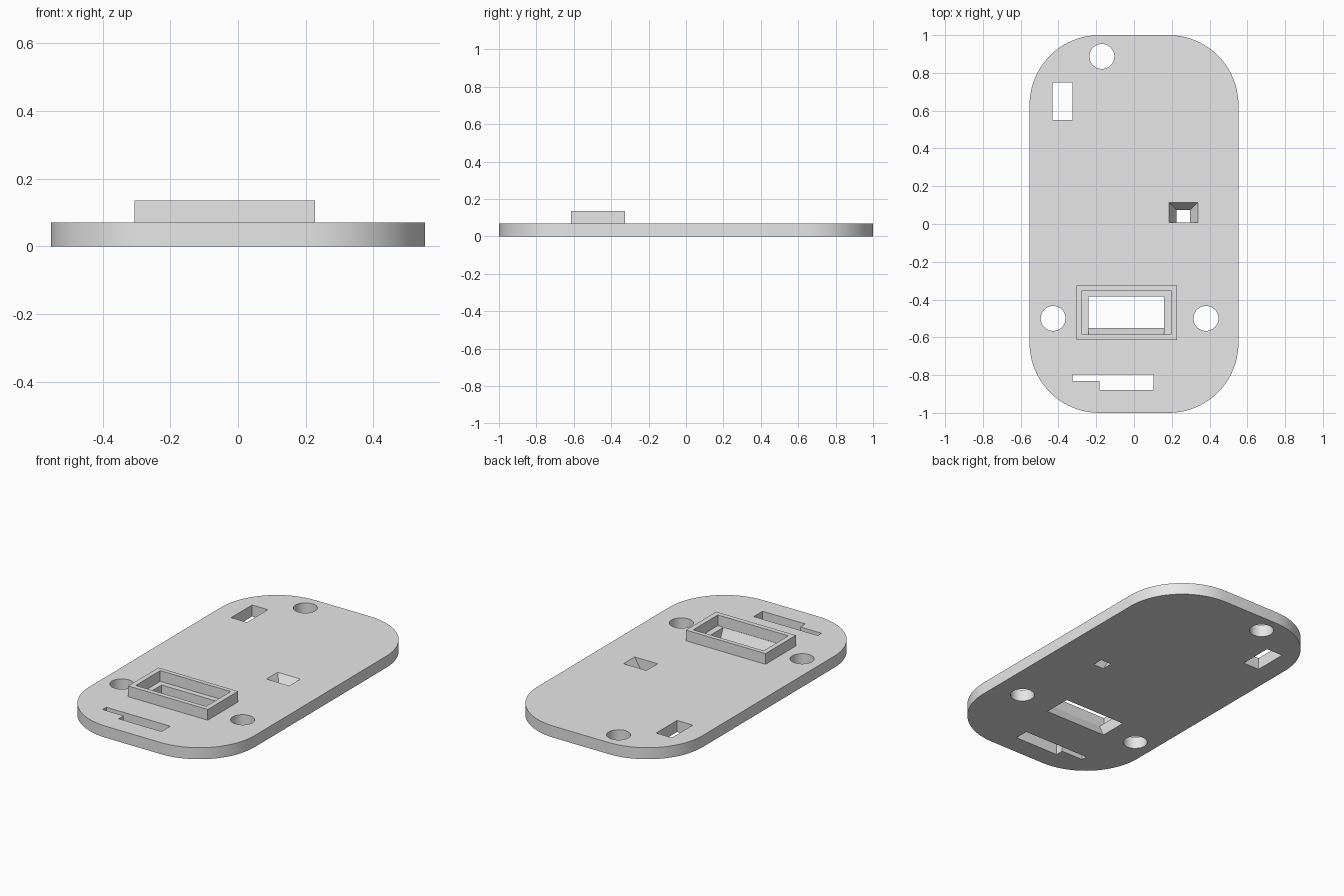
import bpy, bmesh, math

cube = bpy.data.objects.get("Cube")
if cube:
    bpy.data.objects.remove(cube, do_unlink=True)

THICK = 0.07    # plate thickness
RIM_TOP = 0.135  # top of the raised frame

grey = bpy.data.materials.new("plain_grey")
grey.use_nodes = True
grey.diffuse_color = (0.8, 0.8, 0.8, 1)
grey.node_tree.nodes["Principled BSDF"].inputs["Base Color"].default_value = (0.8, 0.8, 0.8, 1)


def rect(x0, x1, y0, y1):
    return [(x0, y0), (x1, y0), (x1, y1), (x0, y1)]


def circle(x, y, r, n=48):
    return [(x + r * math.cos(2 * math.pi * i / n), y + r * math.sin(2 * math.pi * i / n))
            for i in range(n)]


def rounded(hx, hy, r, n=20):
    pts = []
    for q, (sx, sy) in enumerate([(1, 1), (-1, 1), (-1, -1), (1, -1)]):
        for i in range(n + 1):
            a = math.pi / 2 * (q + i / n)
            pts.append((sx * (hx - r) + r * math.cos(a), sy * (hy - r) + r * math.sin(a)))
    return pts


def loft(name, low, high, z0, z1):
    """Solid between two outlines with matching point counts."""
    bm = bmesh.new()
    a = [bm.verts.new((x, y, z0)) for x, y in low]
    b = [bm.verts.new((x, y, z1)) for x, y in high]
    n = len(a)
    bm.faces.new(a[::-1])
    bm.faces.new(b)
    for i in range(n):
        j = (i + 1) % n
        bm.faces.new((a[i], a[j], b[j], b[i]))
    mesh = bpy.data.meshes.new(name)
    bm.to_mesh(mesh)
    bm.free()
    mesh.materials.append(grey)
    obj = bpy.data.objects.new(name, mesh)
    bpy.context.collection.objects.link(obj)
    return obj


def through(name, outline):
    return loft(name, outline, outline, -0.05, 0.2)


def tapered(name, low, high):
    """Cutter whose walls pass through low at z=0 and high at the plate top."""
    def at(t):
        return [(p[0] + t * (q[0] - p[0]), p[1] + t * (q[1] - p[1])) for p, q in zip(low, high)]
    e = 0.1
    return loft(name, at(-e), at(1 + e), -e * THICK, (1 + e) * THICK)


def carve(obj, cutters):
    for c in cutters:
        c.hide_render = True
        mod = obj.modifiers.new("cut", 'BOOLEAN')
        mod.operation = 'DIFFERENCE'
        mod.solver = 'EXACT'
        mod.object = c
    bpy.ops.object.select_all(action='DESELECT')
    bpy.context.view_layer.objects.active = obj
    obj.select_set(True)
    for mod in list(obj.modifiers):
        bpy.ops.object.modifier_apply(modifier=mod.name)
    for c in cutters:
        bpy.data.objects.remove(c, do_unlink=True)
    bpy.ops.object.shade_smooth_by_angle(angle=math.radians(30))


# Base plate with round holes, slots and the two sloped openings
outline = rounded(0.553, 1.0, 0.37)
plate = loft("base_plate", outline, outline, 0, THICK)
cutters = [through("round_hole", circle(x, y, 0.066))
           for x, y in [(-0.17, 0.887), (-0.428, -0.5), (0.381, -0.5)]]
cutters += [
    through("switch_slot", rect(-0.431, -0.325, 0.55, 0.75)),
    through("stepped_slot", [(-0.325, -0.832), (-0.183, -0.832), (-0.183, -0.88),
                             (0.104, -0.88), (0.104, -0.796), (-0.325, -0.796)]),
    tapered("sensor_pit", rect(0.226, 0.296, 0.008, 0.073), rect(0.185, 0.338, 0.008, 0.115)),
    tapered("window", rect(-0.242, 0.159, -0.55, -0.385), rect(-0.242, 0.159, -0.584, -0.385)),
]
carve(plate, cutters)

# Raised frame around the window
edge = rect(-0.305, 0.228, -0.615, -0.325)
frame = loft("window_frame", edge, edge, THICK - 0.005, RIM_TOP)
carve(frame, [through("frame_opening", rect(-0.275, 0.197, -0.586, -0.351))])
